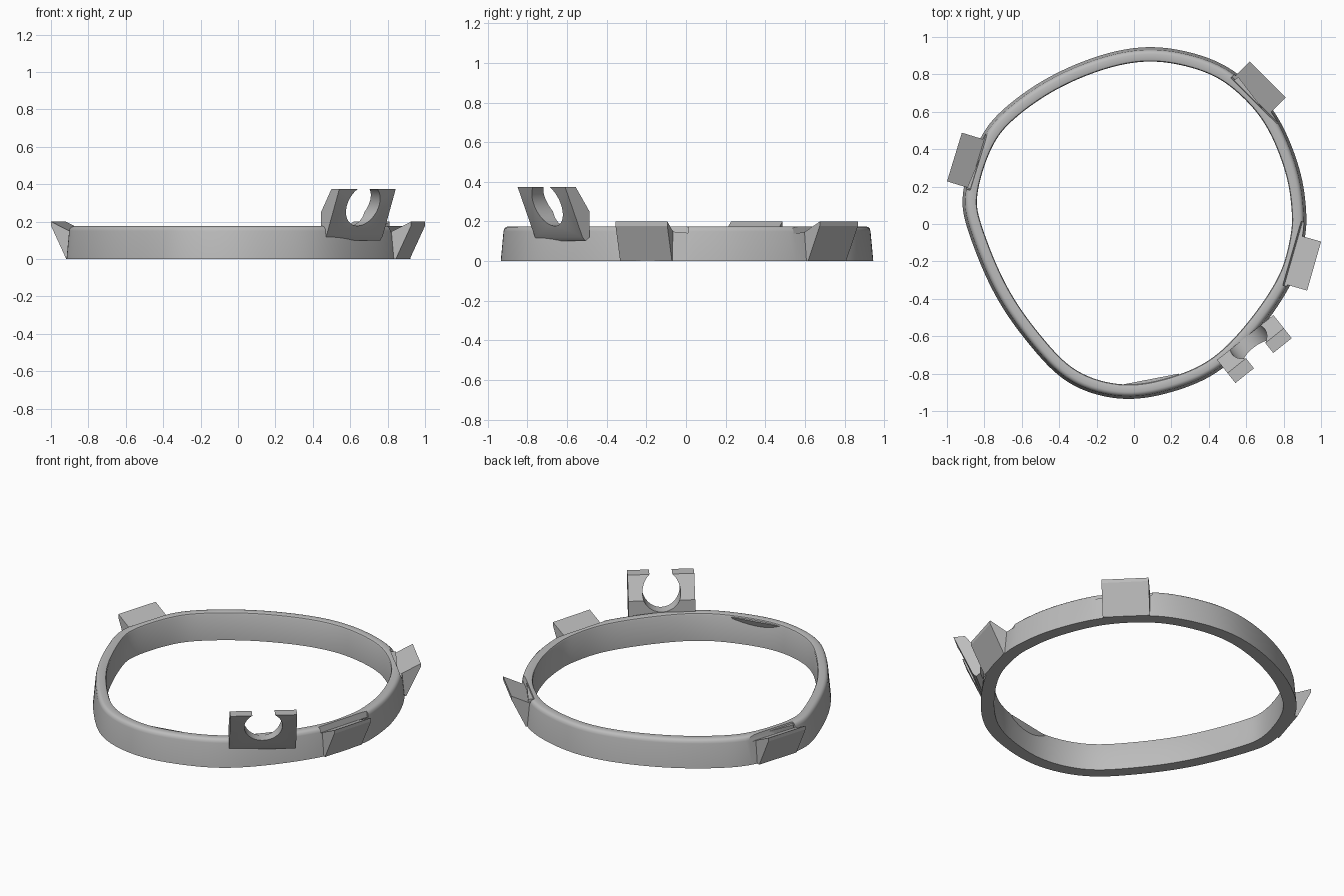
import bpy, bmesh, math
from mathutils import Vector, Matrix

cube = bpy.data.objects.get("Cube")
if cube:
    bpy.data.objects.remove(cube, do_unlink=True)

grey = bpy.data.materials.new("plain grey")
grey.use_nodes = True
grey.diffuse_color = (0.5, 0.5, 0.5, 1)
grey.node_tree.nodes["Principled BSDF"].inputs["Base Color"].default_value = (0.5, 0.5, 0.5, 1)


def finish(name, bm):
    bmesh.ops.recalc_face_normals(bm, faces=bm.faces)
    mesh = bpy.data.meshes.new(name)
    bm.to_mesh(mesh)
    bm.free()
    mesh.materials.append(grey)
    obj = bpy.data.objects.new(name, mesh)
    bpy.context.collection.objects.link(obj)
    return obj


def activate(obj):
    bpy.ops.object.select_all(action='DESELECT')
    obj.select_set(True)
    bpy.context.view_layer.objects.active = obj


def cut(obj, cutter):
    cutter.hide_render = True
    mod = obj.modifiers.new("cut", 'BOOLEAN')
    mod.operation = 'DIFFERENCE'
    mod.object = cutter
    activate(obj)
    bpy.ops.object.modifier_apply(modifier=mod.name)
    bpy.data.objects.remove(cutter, do_unlink=True)


def smooth(obj, degrees):
    activate(obj)
    bpy.ops.object.shade_smooth_by_angle(angle=math.radians(degrees))


def prism(name, origin, angle, profile, low, high):
    """Sweep an (outward, height) profile sideways from low to high."""
    out = Vector((math.cos(angle), math.sin(angle), 0))
    side = Vector((-out.y, out.x, 0))
    base = Vector((origin[0], origin[1], 0))
    bm = bmesh.new()
    ends = [[bm.verts.new(base + out * d + side * s + Vector((0, 0, z)))
             for d, z in profile] for s in (low, high)]
    bm.faces.new(ends[0])
    bm.faces.new(ends[1])
    n = len(profile)
    for i in range(n):
        j = (i + 1) % n
        bm.faces.new((ends[0][i], ends[0][j], ends[1][j], ends[1][i]))
    return finish(name, bm)


# Outline of the band, counter-clockwise, smoothed into a closed curve
outline = [Vector(p) for p in (
    (0.14, 0.945), (-0.13, 0.915), (-0.425, 0.80), (-0.665, 0.64), (-0.82, 0.465),
    (-0.917, 0.16), (-0.88, -0.05), (-0.745, -0.375), (-0.56, -0.64), (-0.345, -0.855),
    (-0.05, -0.938), (0.24, -0.885), (0.47, -0.775), (0.67, -0.57), (0.845, -0.31),
    (0.91, -0.08), (0.918, 0.07), (0.885, 0.29), (0.775, 0.56), (0.62, 0.745),
    (0.43, 0.875))]
path = []
for i in range(len(outline)):
    a, b, c, d = (outline[(i + k) % len(outline)] for k in (-1, 0, 1, 2))
    for k in range(8):
        t = k / 8
        path.append(0.5 * (2 * b + (c - a) * t + (2 * a - 5 * b + 4 * c - d) * t * t
                           + (3 * b - a - 3 * c + d) * t ** 3))
count = len(path)
for _ in range(10):
    path = [(path[i - 1] + 2 * path[i] + path[(i + 1) % count]) / 4 for i in range(count)]

# Band: tapered outer wall, rounded top edges, vertical inner wall
section = ((0, 0), (0.014, 0.15), (0.018, 0.164), (0.027, 0.172), (0.037, 0.175),
           (0.066, 0.175), (0.073, 0.172), (0.077, 0.164), (0.077, 0))
bm = bmesh.new()
rings = []
for i, p in enumerate(path):
    tangent = (path[(i + 1) % count] - path[i - 1]).normalized()
    inward = Vector((-tangent.y, tangent.x))
    rings.append([bm.verts.new((*(p + inward * (o - 0.003)), z)) for o, z in section])
for i in range(count):
    r, q = rings[i], rings[(i + 1) % count]
    for k in range(len(section)):
        m = (k + 1) % len(section)
        bm.faces.new((r[k], r[m], q[m], q[k]))
band = finish("band", bm)

# Hooked tabs, each with a notch cut into the top of the band
tab_profile = ((0, 0.2), (0, 0.178), (-0.085, 0), (-0.11, 0), (-0.125, 0.139))
notch_profile = ((0.06, 0.23), (-0.125, 0.138), (-0.145, 0.23))
tabs = (("side_tab_left", (0.963, -0.225), -16, 0.145, 0.21),
        ("side_tab_right", (-0.96, 0.358), 163, 0.21, 0.145),
        ("back_tab", (0.715, 0.772), 45, 0.2, 0.145))
for name, tip, degrees, low, high in tabs:
    angle = math.radians(degrees)
    cut(band, prism("notch_cutter", tip, angle, notch_profile, -low, high))
    prism(name, tip, angle, tab_profile, -0.136, 0.136)
smooth(band, 35)

# Shallow wedges along the inside of the band
wedge_profile = ((0, 0.165), (0.035, 0.165), (0.035, 0.09))
for name, a, b in (("inner_wedge_front", (-0.08, -0.862), (0.24, -0.80)),
                   ("inner_wedge_back", (0.74, 0.49), (0.53, 0.765)),
                   ("inner_wedge_right", (-0.73, 0.485), (-0.86, 0.18))):
    a, b = Vector(a), Vector(b)
    along = b - a
    half = along.length / 2
    prism(name, (a + b) / 2, math.atan2(-along.x, along.y), wedge_profile, -half, half)

# Open round holder leaning outward from the band
lean = math.radians(-51.5)
holder_profile = ((0.845, 0.12), (0.845, 0.25), (0.935, 0.375), (1.003, 0.375),
                  (0.89, 0.12), (0.87, 0.1))
holder = prism("round_holder", (0, 0), lean, holder_profile, -0.105, 0.28)
out = Vector((math.cos(lean), math.sin(lean), 0))
center = out * 0.93 + Vector((-out.y, out.x, 0)) * 0.0875 + Vector((0, 0, 0.287))
bm = bmesh.new()
bmesh.ops.create_cone(bm, cap_ends=True, segments=48, radius1=0.11, radius2=0.11, depth=0.5,
                      matrix=Matrix.Translation(center) @ out.to_track_quat('Z', 'Y').to_matrix().to_4x4())
cut(holder, finish("holder_cutter", bm))
smooth(holder, 30)
